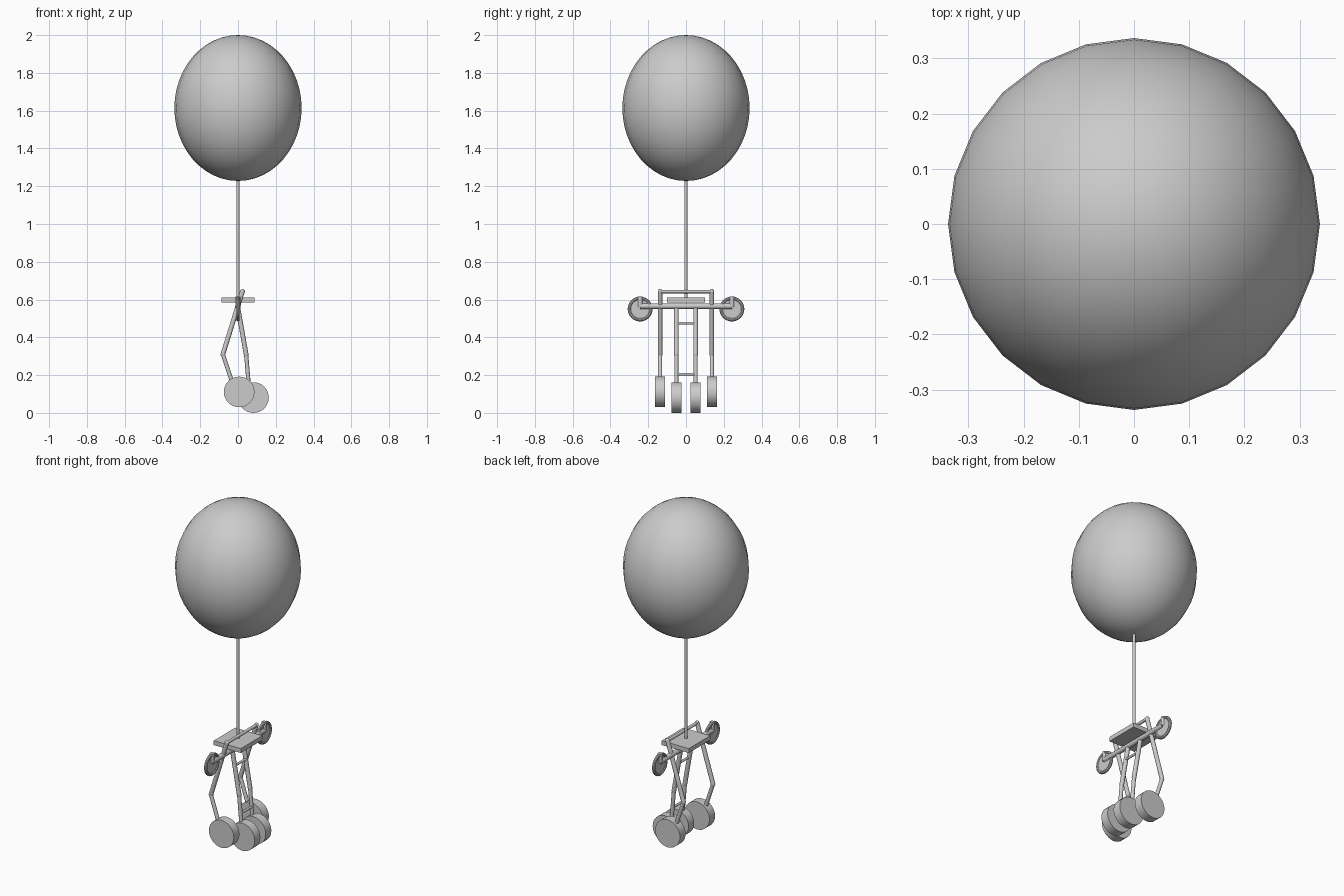
import bpy, math
from mathutils import Vector

if "Cube" in bpy.data.objects:
    bpy.data.objects.remove(bpy.data.objects["Cube"])

grey = bpy.data.materials.new("plain grey")
grey.diffuse_color = (0.6, 0.6, 0.6, 1)
grey.use_nodes = True
grey.node_tree.nodes["Principled BSDF"].inputs["Base Color"].default_value = grey.diffuse_color


def finish(name, smooth=True):
    ob = bpy.context.object
    ob.name = name
    ob.data.materials.append(grey)
    if smooth:
        bpy.ops.object.shade_smooth_by_angle(angle=math.radians(35))
    return ob


def rod(name, a, b, r, sides=12):
    """Cylinder running from point a to point b."""
    a, b = Vector(a), Vector(b)
    d = b - a
    bpy.ops.mesh.primitive_cylinder_add(
        vertices=sides, radius=r, depth=d.length, location=(a + b) / 2,
        rotation=d.to_track_quat('Z', 'Y').to_euler())
    return finish(name)


def joint(name, p, r):
    bpy.ops.mesh.primitive_uv_sphere_add(segments=12, ring_count=8, radius=r, location=p)
    return finish(name)


# Balloon and its string
bpy.ops.mesh.primitive_uv_sphere_add(segments=24, ring_count=24, radius=1, location=(0, 0, 1.614))
balloon = finish("balloon")
balloon.scale = (0.337, 0.337, 0.386)
rod("string", (0, 0, 0.59), (0, 0, 1.25), 0.008)

# Seat plate
bpy.ops.mesh.primitive_cube_add(size=1, location=(0, 0, 0.598))
finish("seat", False).scale = (0.176, 0.2, 0.026)

# Push handle and cross axle
rod("handle_bar", (0.024, -0.138, 0.642), (0.024, 0.138, 0.642), 0.009)
rod("cross_axle", (0, -0.243, 0.565), (0, 0.243, 0.565), 0.015)

# Braces between the inner legs
rod("upper_brace", (0.018, -0.05, 0.475), (0.018, 0.05, 0.475), 0.007)
rod("lower_brace", (0.056, -0.05, 0.205), (0.056, 0.05, 0.205), 0.007)

for side, s in (("front", -1), ("back", 1)):
    # Outer bent leg with wheel
    y = s * 0.137
    knee = (-0.08, y, 0.31)
    rod(side + "_outer_thigh", (0.024, y, 0.645), knee, 0.0125)
    rod(side + "_outer_shin", knee, (-0.014, y, 0.11), 0.011)
    joint(side + "_outer_knee", knee, 0.0125)
    joint(side + "_handle_corner", (0.024, y, 0.643), 0.0125)
    rod(side + "_outer_wheel", (0.006, y - 0.026, 0.111), (0.006, y + 0.026, 0.111), 0.081, 32)

    # Inner bent leg with wheel
    y = s * 0.051
    knee = (0.043, y, 0.31)
    rod(side + "_inner_thigh", (-0.002, y, 0.565), knee, 0.0125)
    rod(side + "_inner_shin", knee, (0.062, y, 0.09), 0.011)
    joint(side + "_inner_knee", knee, 0.0125)
    rod(side + "_inner_wheel", (0.082, y - 0.026, 0.081), (0.082, y + 0.026, 0.081), 0.081, 32)

    # Small upright disc with raised rim and peg at each axle end
    y = s * 0.243
    rod(side + "_disc", (-0.004, y, 0.55), (0.004, y, 0.55), 0.056, 32)
    bpy.ops.mesh.primitive_torus_add(
        major_radius=0.057, minor_radius=0.009, major_segments=32, minor_segments=10,
        location=(0, y, 0.55), rotation=(0, math.pi / 2, 0))
    finish(side + "_disc_rim")
    rod(side + "_peg", (0, y, 0.56), (0, y, 0.615), 0.013)
